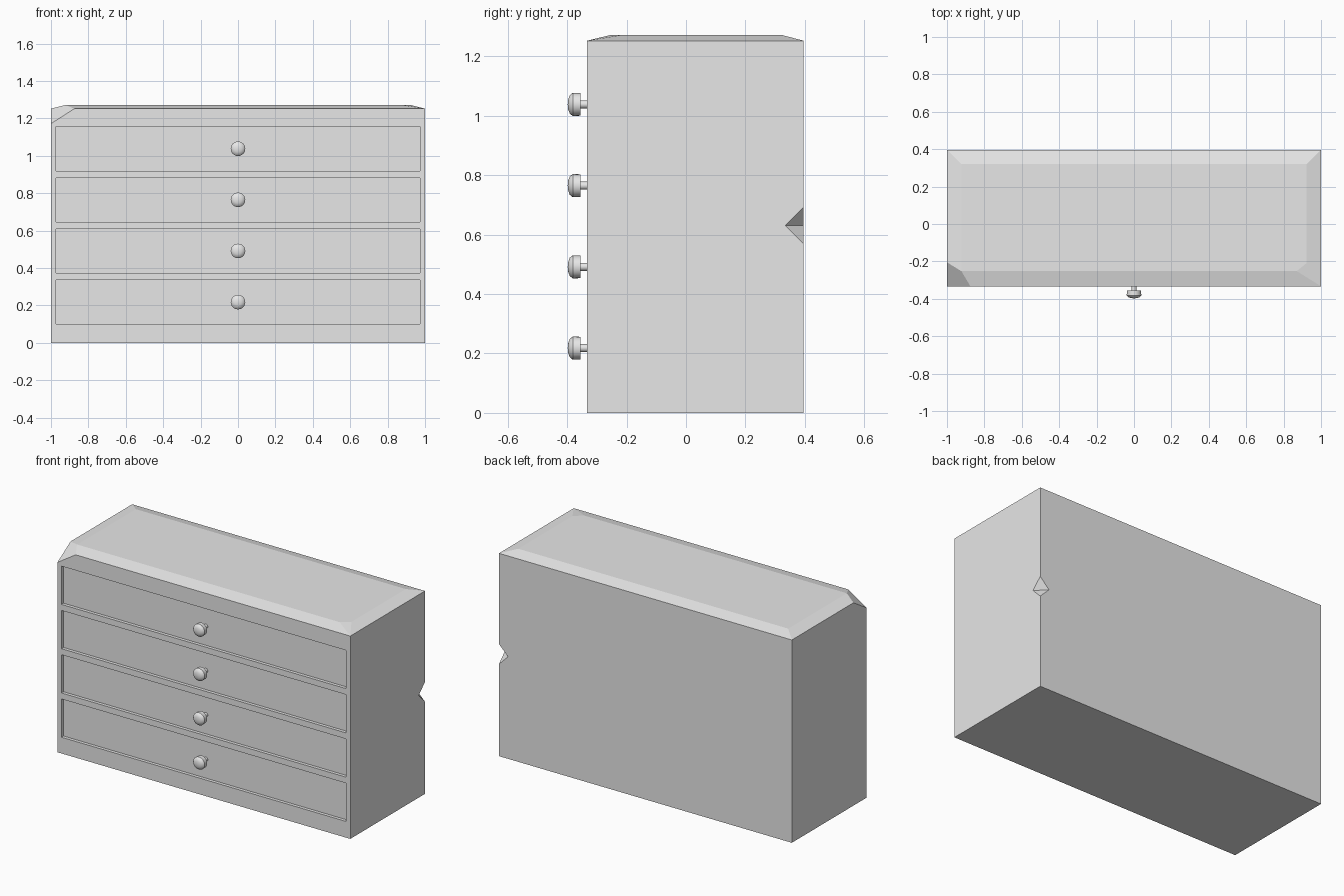
import bpy, bmesh, math
from mathutils import Vector, Matrix

if "Cube" in bpy.data.objects:
    bpy.data.objects.remove(bpy.data.objects["Cube"], do_unlink=True)

# Overall cabinet dimensions
FRONT, BACK, EAVE, TOP = -0.333, 0.396, 1.252, 1.272
RECESS = 0.02
DRAWER_Z = [0.218 + i * 0.2733 for i in range(4)]

grey = bpy.data.materials.new("plain_grey")
grey.use_nodes = True
grey.diffuse_color = (0.8, 0.8, 0.8, 1)
grey.node_tree.nodes["Principled BSDF"].inputs["Base Color"].default_value = (0.8, 0.8, 0.8, 1)


def make_object(name, bm):
    bmesh.ops.recalc_face_normals(bm, faces=bm.faces)
    mesh = bpy.data.meshes.new(name)
    bm.to_mesh(mesh)
    bm.free()
    mesh.materials.append(grey)
    obj = bpy.data.objects.new(name, mesh)
    bpy.context.collection.objects.link(obj)
    return obj


def add_box(bm, lo, hi):
    lo, hi = Vector(lo), Vector(hi)
    place = Matrix.Translation((lo + hi) / 2) @ Matrix.Diagonal((*(hi - lo), 1))
    bmesh.ops.create_cube(bm, size=1, matrix=place)


def slice_off(bm, a, b, c):
    """Cut away everything above the plane through three points."""
    a, b, c = Vector(a), Vector(b), Vector(c)
    normal = (b - a).cross(c - a).normalized()
    if normal.z < 0:
        normal = -normal
    cut = bmesh.ops.bisect_plane(bm, geom=bm.verts[:] + bm.edges[:] + bm.faces[:],
                                 dist=0.0001, plane_co=a, plane_no=normal, clear_outer=True)
    edges = [e for e in cut["geom_cut"] if isinstance(e, bmesh.types.BMEdge) and e.is_boundary]
    bmesh.ops.holes_fill(bm, edges=edges)


# Cabinet block with a shallow sloped rim around the top
bm = bmesh.new()
add_box(bm, (-1, FRONT, 0), (1, BACK, TOP))
for side in (-1, 1):
    slice_off(bm, (side, 0, EAVE), (side, 1, EAVE), (side * 0.922, 0, TOP))
for edge, inner in ((FRONT, -0.252), (BACK, 0.32)):
    slice_off(bm, (0, edge, EAVE), (1, edge, EAVE), (0, inner, TOP))

# Large chipped corner and small chipped corner at the front of the top
slice_off(bm, (-1, FRONT, 1.172), (-1, -0.205, EAVE), (-0.875, FRONT, EAVE))
slice_off(bm, (1, FRONT, EAVE), (0.87, -0.252, TOP), (0.922, -0.21, TOP))
cabinet = make_object("cabinet", bm)

# Cutters: four drawer recesses and a notch in the back edge
bm = bmesh.new()
for z in DRAWER_Z:
    add_box(bm, (-0.972, FRONT - 0.1, z - 0.118), (0.972, FRONT + RECESS, z + 0.118))
recess_cutter = make_object("recess_cutter", bm)

bm = bmesh.new()
for axis in range(3):
    for sign in (-1, 1):
        point = Vector((1, BACK, 0.63))
        point[axis] += sign * 0.062
        bm.verts.new(point)
bmesh.ops.convex_hull(bm, input=bm.verts[:])
notch_cutter = make_object("notch_cutter", bm)

for cutter in (recess_cutter, notch_cutter):
    cutter.hide_render = True
    mod = cabinet.modifiers.new(cutter.name, "BOOLEAN")
    mod.operation = "DIFFERENCE"
    mod.solver = "EXACT"
    mod.object = cutter

# Bake the cuts, then discard the cutters
graph = bpy.context.evaluated_depsgraph_get()
baked = bpy.data.meshes.new_from_object(cabinet.evaluated_get(graph))
cabinet.modifiers.clear()
cabinet.data = baked
for cutter in (recess_cutter, notch_cutter):
    bpy.data.objects.remove(cutter, do_unlink=True)


# Turned knobs: stem, cylindrical rim and domed face
KNOB = [(0, -0.31), (0.0135, -0.31), (0.0135, -0.355), (0.038, -0.355),
        (0.039, -0.381), (0.031, -0.391), (0.018, -0.396), (0, -0.398)]
for i, z in enumerate(DRAWER_Z):
    bm = bmesh.new()
    ring = [bm.verts.new((r, y, z)) for r, y in KNOB]
    edges = [bm.edges.new(pair) for pair in zip(ring, ring[1:])]
    bmesh.ops.spin(bm, geom=ring + edges, cent=(0, 0, z), axis=(0, 1, 0),
                   angle=math.tau, steps=24, use_duplicate=False)
    bmesh.ops.remove_doubles(bm, verts=bm.verts[:], dist=0.0005)
    knob = make_object(f"drawer_knob_{i + 1}", bm)
    bpy.ops.object.select_all(action="DESELECT")
    knob.select_set(True)
    bpy.context.view_layer.objects.active = knob
    bpy.ops.object.shade_smooth_by_angle(angle=math.radians(35))
